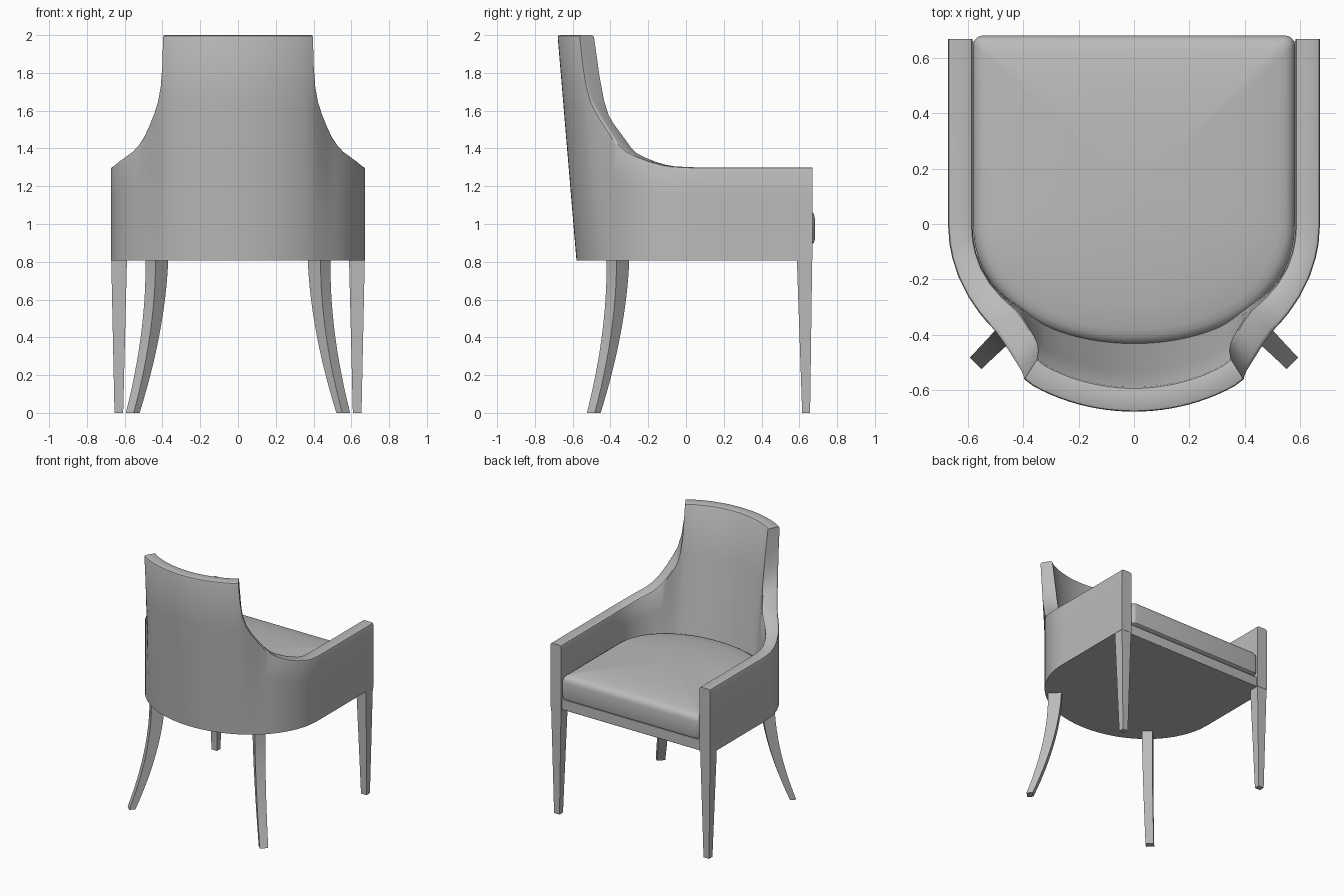
import bpy, bmesh
from math import sin, cos, pi, sqrt, radians

cube = bpy.data.objects.get("Cube")
if cube:
    bpy.data.objects.remove(cube)

grey = bpy.data.materials.new("warm_grey")
grey.use_nodes = True
grey.diffuse_color = (0.5, 0.5, 0.5, 1)
grey.node_tree.nodes["Principled BSDF"].inputs["Base Color"].default_value = (0.5, 0.5, 0.5, 1)

FLOOR, TOP, ARM = 0.807, 2, 1.3
HALF_W, BACK, WALL, FRONT = 0.673, 0.58, 0.088, 0.67


def loft(name, rings, tip=None, bevel=0):
    """Skin a list of equal rings, capping both ends (tip makes a fan on the last)."""
    bm = bmesh.new()
    vs = [[bm.verts.new(p) for p in ring] for ring in rings]
    n = len(vs[0])
    for a, b in zip(vs, vs[1:]):
        for i in range(n):
            j = (i + 1) % n
            bm.faces.new((a[i], a[j], b[j], b[i]))
    bm.faces.new(vs[0])
    if tip:
        top = bm.verts.new(tip)
        for i in range(n):
            bm.faces.new((vs[-1][i], vs[-1][(i + 1) % n], top))
    else:
        bm.faces.new(vs[-1])
    bmesh.ops.recalc_face_normals(bm, faces=bm.faces)
    mesh = bpy.data.meshes.new(name)
    bm.to_mesh(mesh)
    bm.free()
    obj = bpy.data.objects.new(name, mesh)
    bpy.context.collection.objects.link(obj)
    mesh.materials.append(grey)
    if bevel:
        mod = obj.modifiers.new("soft_edges", "BEVEL")
        mod.width, mod.segments, mod.limit_method = bevel, 4, "ANGLE"
    bpy.ops.object.select_all(action="DESELECT")
    obj.select_set(True)
    bpy.context.view_layer.objects.active = obj
    bpy.ops.object.shade_smooth_by_angle(angle=radians(35))


def ease(value, start, end):
    t = min(max((value - start) / (end - start), 0), 1)
    return t * t * (3 - 2 * t)


# Upholstered shell: one wall section per column, swept round the U-shaped plan;
# the back leans outward and its padding thickens towards the seat
def wall_section(x, y, height, side):
    nx, ny = x / HALF_W ** 2, min(y, 0) / BACK ** 2
    size = sqrt(nx * nx + ny * ny)
    nx, ny = nx / size, ny / size
    lean = 0.1 * ease(y, -0.38, -0.483) / (TOP - FLOOR)
    pad = 0.1 * ease(y, -0.12, -0.45) * (1 - 2 * x * x) / (TOP - FLOOR)
    # the sloping top edge is cut lower on the inside
    s = (height - ARM) / (TOP - ARM)
    inner = height - 0.55 * s * s * (1 - s)
    r = 0.012
    profile = [(0, FLOOR)]
    profile += [(0, FLOOR + (height - r - FLOOR) * k) for k in (0.35, 0.7, 1)]
    profile += [(r * 0.3, height - r * 0.3), (r, height), (WALL - r, inner),
                (WALL - r * 0.3, inner - r * 0.3)]
    profile += [(WALL, FLOOR + (inner - r - FLOOR) * k) for k in (1, 0.7, 0.35, 0)]
    points = []
    for d, z in profile:
        d += pad * (TOP - z) * d / WALL
        points.append((side * (x - nx * d), y - ny * d - lean * (z - FLOOR), z))
    return points


# Top edge of the shell: half-width against height, sweeping from back to arm
sweep = [(0.397, 2), (0.400, 1.86), (0.409, 1.74), (0.424, 1.655), (0.445, 1.59),
         (0.47, 1.527), (0.5, 1.462), (0.53, 1.418), (0.56, 1.386), (0.6, 1.357),
         (0.635, 1.331), (0.657, 1.313), (0.668, 1.305)]
columns = [(0.397 * i / 12, TOP) for i in range(12)] + sweep
half = [(x, -BACK * sqrt(1 - (x / HALF_W) ** 2), z) for x, z in columns]
half += [(HALF_W, y, z) for y, z in ((0, 1.302), (0.05, ARM), (0.35, ARM), (FRONT, ARM))]
shell = [wall_section(*p, -1) for p in reversed(half[1:])]
shell += [wall_section(*p, 1) for p in half]
loft("upholstered_shell", shell)


# Seat outlines: square front with rounded corners, elliptical back
def seat_outline(w, front, back, corner, power=2.0):
    pts = []
    for i in range(49):
        a = pi * i / 48
        c, s = cos(a), sin(a)
        pts.append((w * abs(c) ** (2 / power) * (1 if c > 0 else -1),
                    -back * abs(s) ** (2 / power)))
    for sx, start in ((-1, pi), (1, pi / 2)):
        for k in range(6):
            a = start - k * pi / 10
            pts.append((sx * (w - corner) + corner * cos(a),
                        front - corner + corner * sin(a)))
    return pts


# Seat base ends in a rounded front rail between the arms
base = seat_outline(HALF_W - 0.03, 0.66, BACK - 0.03, 0.005)
loft("seat_base", [[(x, y, z) for x, y in base] for z in (FLOOR, 0.885)], bevel=0.02)

# Loose cushion with a soft edge and a low crown
cushion = seat_outline(0.582, 0.682, 0.437, 0.035, 2.12)
layers = [(0.965, 0.89), (0.99, 0.9), (1, 0.917), (1, 1.03), (0.993, 1.05),
          (0.975, 1.066), (0.945, 1.077), (0.9, 1.085), (0.75, 1.1), (0.5, 1.112), (0.25, 1.118)]
loft("seat_cushion", [[(x * s, 0.125 + (y - 0.125) * s, z) for x, y in cushion]
                      for s, z in layers], tip=(0, 0.125, 1.12))

# Legs: straight tapered pair in front, flared pair set diagonally behind
for side, label in ((1, "left"), (-1, "right")):
    front_leg = []
    for z, x0, x1, y0, y1 in ((0, 0.608, 0.654, 0.615, 0.657), (FLOOR, 0.588, 0.671, 0.587, 0.668)):
        front_leg.append([(side * x, y, z) for x, y in ((x0, y0), (x1, y0), (x1, y1), (x0, y1))])
    loft("front_leg_" + label, front_leg)

    back_leg = []
    for i in range(13):
        z = FLOOR * i / 12
        u = 1 - z / FLOOR
        out = 0.18 * u ** 1.8
        wide, deep = 0.0375 - 0.008 * u, 0.048 - 0.026 * u
        ring = []
        for a, b in ((-1, -1), (1, -1), (1, 1), (-1, 1)):
            radial, across = out + a * deep, b * wide
            ring.append((side * (0.43 + (radial + across) * sqrt(0.5)),
                         -0.361 + (across - radial) * sqrt(0.5), z))
        back_leg.append(ring)
    loft("back_leg_" + label, back_leg)
